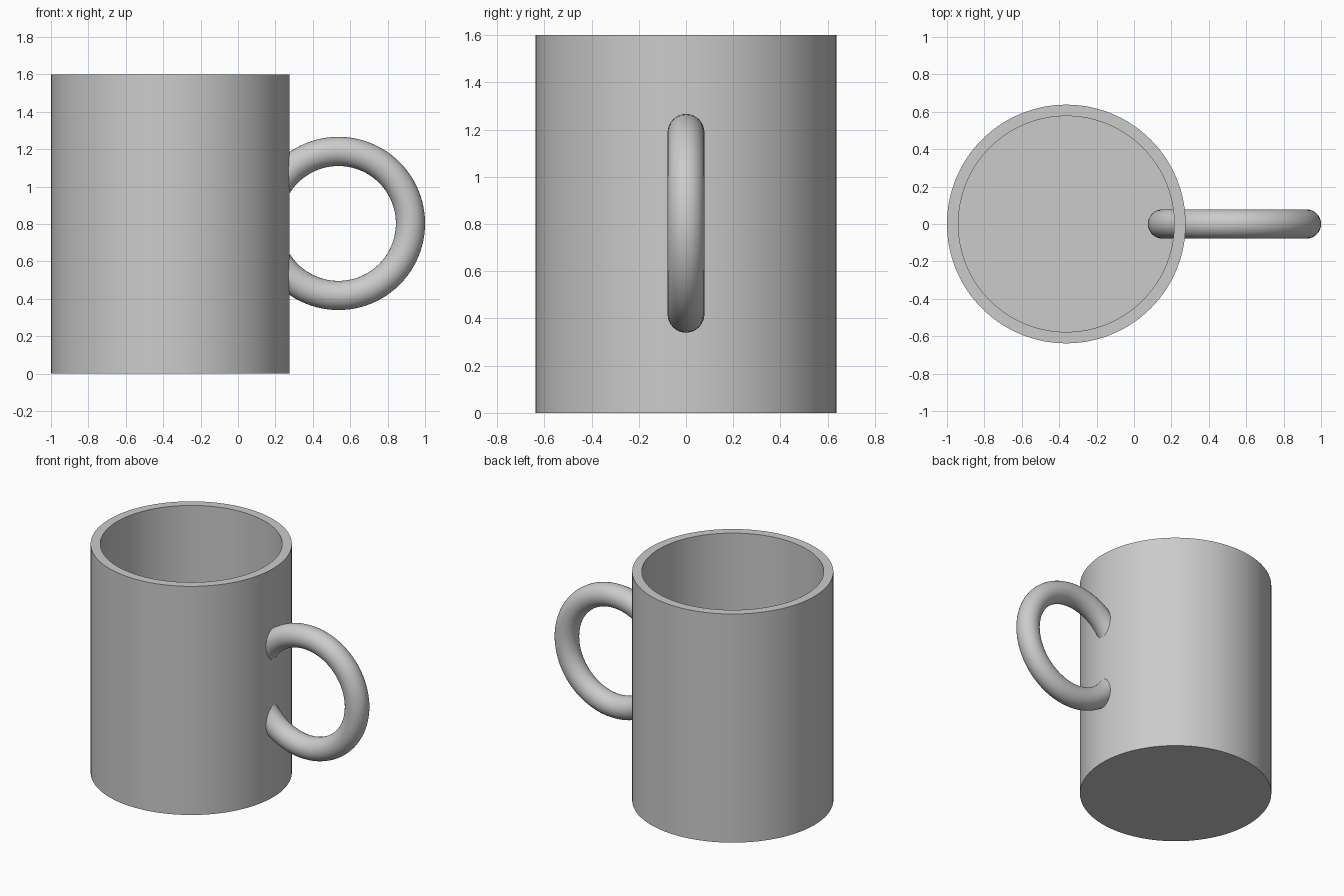
import bpy
import bmesh
import math

cube = bpy.data.objects.get("Cube")
if cube:
    bpy.data.objects.remove(cube, do_unlink=True)

HEIGHT, RADIUS, WALL = 1.6, 0.638, 0.061
CUP_X = RADIUS - 1

# Single ceramic colour
ceramic = bpy.data.materials.new("light grey ceramic")
ceramic.use_nodes = True
grey = (0.6, 0.6, 0.6, 1)
ceramic.diffuse_color = grey
ceramic.node_tree.nodes["Principled BSDF"].inputs["Base Color"].default_value = grey


def finish(obj, name):
    """Name the part, colour it and smooth its curved faces."""
    obj.name = obj.data.name = name
    obj.data.materials.append(ceramic)
    bpy.ops.object.select_all(action='DESELECT')
    obj.select_set(True)
    bpy.context.view_layer.objects.active = obj
    bpy.ops.object.shade_smooth_by_angle(angle=math.radians(30))


# Cup body: a cylinder whose top is inset into a rim and pushed down to the floor
bm = bmesh.new()
bmesh.ops.create_cone(bm, cap_ends=True, segments=128, radius1=RADIUS,
                      radius2=RADIUS, depth=HEIGHT)
bmesh.ops.translate(bm, verts=bm.verts, vec=(0, 0, HEIGHT / 2))
bm.normal_update()
top = max(bm.faces, key=lambda f: f.calc_center_median().z)
bmesh.ops.inset_region(bm, faces=[top], thickness=WALL, use_even_offset=True)
walls = bmesh.ops.extrude_discrete_faces(bm, faces=[top])
floor = walls["faces"][0]
bmesh.ops.translate(bm, verts=floor.verts, vec=(0, 0, WALL - HEIGHT))
bmesh.ops.recalc_face_normals(bm, faces=bm.faces)
mesh = bpy.data.meshes.new("cup_body")
bm.to_mesh(mesh)
bm.free()
body = bpy.data.objects.new("cup_body", mesh)
body.location.x = CUP_X
bpy.context.collection.objects.link(body)
finish(body, "cup_body")

# Handle: a full ring that passes through the wall
bpy.ops.mesh.primitive_torus_add(major_radius=0.385, minor_radius=0.078,
                                 major_segments=96, minor_segments=32,
                                 location=(0.537, 0, 0.803),
                                 rotation=(math.pi / 2, 0, 0))
finish(bpy.context.object, "handle")
